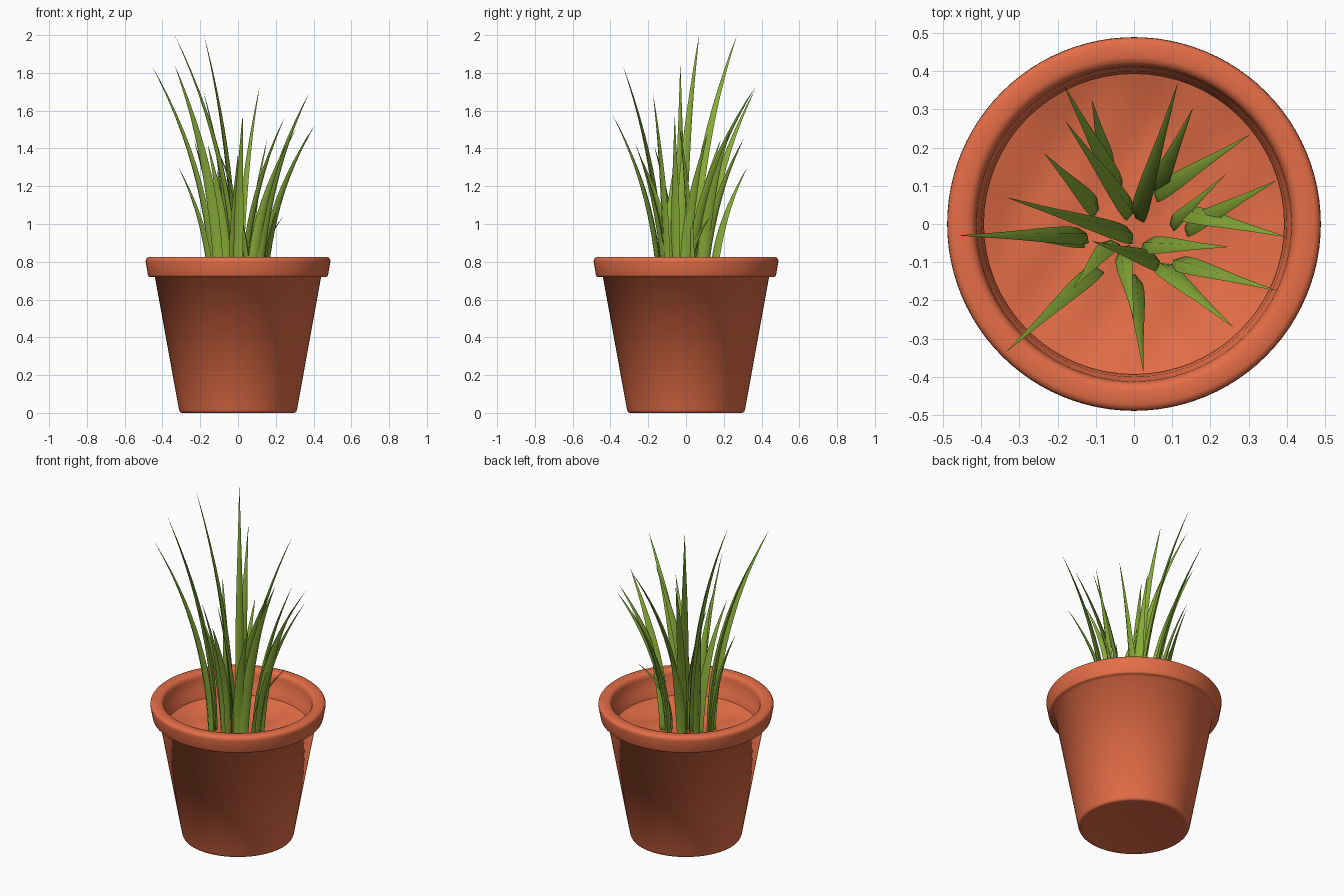
import bpy, bmesh, math
from mathutils import Vector

if "Cube" in bpy.data.objects:
    bpy.data.objects.remove(bpy.data.objects["Cube"])


def material(name, rgb):
    m = bpy.data.materials.new(name)
    m.diffuse_color = (*rgb, 1)
    m.use_nodes = True
    m.node_tree.nodes["Principled BSDF"].inputs["Base Color"].default_value = m.diffuse_color
    return m


clay = material("terracotta", (0.78, 0.155, 0.062))
green = material("leaf_green", (0.25, 0.42, 0.04))


def finish(bm, name, mat, angle):
    bmesh.ops.recalc_face_normals(bm, faces=bm.faces)
    me = bpy.data.meshes.new(name)
    bm.to_mesh(me)
    bm.free()
    ob = bpy.data.objects.new(name, me)
    bpy.context.collection.objects.link(ob)
    me.materials.append(mat)
    bpy.ops.object.select_all(action='DESELECT')
    ob.select_set(True)
    bpy.context.view_layer.objects.active = ob
    bpy.ops.object.shade_smooth_by_angle(angle=math.radians(angle))
    return ob


def lathe(bm, profile, n=96, height=lambda x, y, r: 0.0):
    """Revolve (radius, z) points about z; radius 0 becomes a pole."""
    rings = []
    for r, z in profile:
        if r == 0:
            rings.append([bm.verts.new((0, 0, z))] * n)
            continue
        ring = []
        for i in range(n):
            a = 2 * math.pi * i / n
            x, y = r * math.cos(a), r * math.sin(a)
            ring.append(bm.verts.new((x, y, z + height(x, y, r))))
        rings.append(ring)
    for a, b in zip(rings, rings[1:]):
        for i in range(n):
            j = (i + 1) % n
            bm.faces.new(list(dict.fromkeys((a[i], a[j], b[j], b[i]))))


# Pot: tapered wall, overhanging rounded rim and inner wall
bm = bmesh.new()
lathe(bm, [(0, 0.004), (0.28, 0.003), (0.298, 0.0), (0.307, 0.004), (0.312, 0.015),
           (0.44, 0.72), (0.468, 0.72), (0.474, 0.724), (0.477, 0.732), (0.489, 0.80),
           (0.488, 0.812), (0.482, 0.821), (0.472, 0.825), (0.436, 0.825),
           (0.424, 0.821), (0.416, 0.811), (0.412, 0.795), (0.408, 0.73),
           (0.400, 0.72), (0.388, 0.60)])
finish(bm, "pot", clay, 100)

# Soil: uneven, slightly dished surface inside the rim
bm = bmesh.new()


def bumps(x, y, r):
    fade = min(1, (0.40 - r) / 0.08)
    return fade * 0.004 * (math.sin(25 * x + 13 * y) + math.sin(19 * y - 31 * x + 1))


lathe(bm, [(0, 0.625)] + [(0.0394 * i, 0.625 + 0.05 * (i / 10) ** 3) for i in range(1, 11)],
      64, bumps)
finish(bm, "soil", clay, 60)


# Leaves: full, twisted, tapering blades that arch outward
def blade(name, bx, by, tx, ty, tz, twist=0.6, width=0.06, droop=2.1, n=14):
    z0 = 0.59
    base, out = Vector((bx, by, z0)), Vector((tx - bx, ty - by, 0))
    h = tz - z0
    side = Vector((-out.y, out.x, 0)).normalized()
    c, s = math.cos(twist), math.sin(twist)

    def point(t):
        return base + out * t ** droop + Vector((0, 0, h * t))

    bm = bmesh.new()
    rows = []
    for k in range(n):
        t = k / n
        p = point(t)
        tangent = (point(t + 0.01) - p).normalized()
        nrm = side.cross(tangent)
        u, v = side * c + nrm * s, nrm * c - side * s
        w = width / 2 * (0.7 + 0.3 * math.sin(math.pi * min(1, t * 1.2))) * (1 - t ** 2.8) ** 0.9
        rows.append([bm.verts.new(p + q) for q in
                     (u * w, v * w * 0.6, -u * w, -v * w * 0.4)])
    for a, b in zip(rows, rows[1:]):
        for i in range(4):
            j = (i + 1) % 4
            bm.faces.new((a[i], a[j], b[j], b[i]))
    tip = bm.verts.new(point(1))
    for i in range(4):
        bm.faces.new((rows[-1][i], rows[-1][(i + 1) % 4], tip))
    bm.faces.new(rows[0])
    finish(bm, name, green, 100)


# base x, base y, tip x, tip y, tip z
leaves = [
    (-0.13, -0.03, -0.46, -0.03, 1.845), (-0.10, -0.12, -0.335, -0.335, 1.84),
    (-0.01, -0.03, -0.335, 0.07, 2.0), (-0.01, 0.03, -0.18, 0.27, 2.0),
    (-0.04, 0.09, -0.185, 0.365, 1.71), (-0.07, 0.14, -0.11, 0.325, 1.30),
    (-0.10, 0.04, -0.235, 0.185, 1.45), (0.01, 0.02, 0.115, 0.37, 1.73),
    (0.06, 0.09, 0.155, 0.305, 1.45), (0.06, 0.08, 0.305, 0.235, 1.50),
    (0.14, -0.01, 0.375, 0.115, 1.48), (0.11, -0.10, 0.375, -0.175, 1.69),
    (0.13, 0.03, 0.405, -0.035, 1.52), (0.03, -0.055, 0.25, -0.06, 1.57),
    (0.07, -0.11, 0.26, -0.27, 1.43), (0.0, -0.14, 0.025, -0.39, 1.58),
    (-0.03, -0.07, 0.0, -0.25, 1.37), (-0.06, -0.05, -0.16, -0.17, 1.42),
    (-0.14, -0.04, -0.315, -0.035, 1.30), (0.06, -0.10, -0.11, -0.045, 1.40),
]
for i, leaf in enumerate(leaves, 1):
    # lean each blade's flat side toward the front
    blade(f"leaf_{i:02d}", *leaf, twist=0.6 if leaf[2] > 0 else -0.6)

# One short leaf bent over low
blade("leaf_bent", 0.10, 0.0, 0.24, 0.13, 1.04, width=0.045, droop=2.6)
